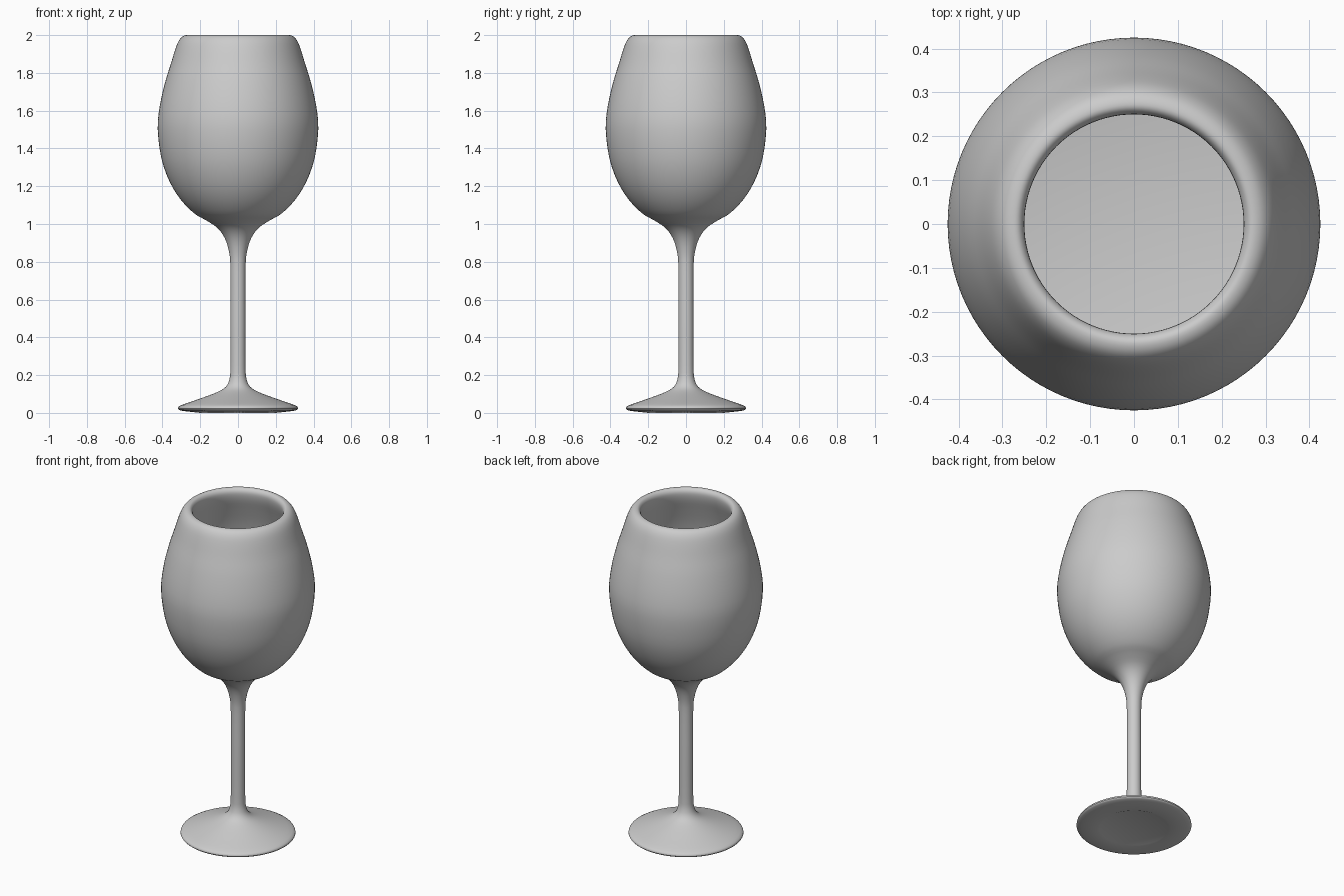
import bpy, bmesh, math
from mathutils import Vector

if "Cube" in bpy.data.objects:
    bpy.data.objects.remove(bpy.data.objects["Cube"])

# (radius, height) profiles: underside of foot, outer skin with rounded lip, inner bowl
UNDERSIDE = [(0, 0.004), (0.19, 0.004), (0.20, 0.0), (0.29, 0.010)]
OUTER = [(0.29, 0.010), (0.312, 0.016), (0.317, 0.026), (0.30, 0.041), (0.20, 0.076),
         (0.11, 0.110), (0.065, 0.138), (0.045, 0.18), (0.040, 0.25), (0.040, 0.50),
         (0.040, 0.76), (0.047, 0.85), (0.070, 0.925), (0.11, 0.980), (0.17, 1.020),
         (0.23, 1.055), (0.30, 1.125), (0.36, 1.220), (0.405, 1.345), (0.425, 1.50),
         (0.415, 1.62), (0.386, 1.75), (0.355, 1.85), (0.332, 1.925), (0.315, 1.967),
         (0.295, 1.992), (0.272, 2.0), (0.257, 1.992), (0.25, 1.970), (0.258, 1.925),
         (0.285, 1.85), (0.318, 1.75), (0.347, 1.62), (0.357, 1.50), (0.343, 1.37),
         (0.31, 1.25), (0.27, 1.185)]
FLOOR = [(0.25, 1.18), (0, 1.18)]
SIDES = 96


def smooth_path(pts, steps=3):
    """Catmull-Rom curve through the points."""
    p = [Vector(q) for q in pts]
    p = [p[0]] + p + [p[-1]]
    out = []
    for a, b, c, d in zip(p, p[1:], p[2:], p[3:]):
        for i in range(steps):
            t = i / steps
            out.append(0.5 * (2 * b + (c - a) * t + (2 * a - 5 * b + 4 * c - d) * t ** 2
                              + (3 * b - a - 3 * c + d) * t ** 3))
    return out + [p[-1]]


def lathe(name, profile):
    bm = bmesh.new()
    vs = [bm.verts.new((r, 0, z)) for r, z in profile]
    es = [bm.edges.new(e) for e in zip(vs, vs[1:])]
    bmesh.ops.spin(bm, geom=vs + es, cent=(0, 0, 0), axis=(0, 0, 1),
                   angle=math.tau, steps=SIDES, use_duplicate=False)
    bmesh.ops.remove_doubles(bm, verts=bm.verts, dist=1e-5)
    bmesh.ops.recalc_face_normals(bm, faces=bm.faces)
    me = bpy.data.meshes.new(name)
    bm.to_mesh(me)
    bm.free()
    ob = bpy.data.objects.new(name, me)
    bpy.context.collection.objects.link(ob)
    bpy.context.view_layer.objects.active = ob
    ob.select_set(True)
    bpy.ops.object.shade_smooth_by_angle(angle=math.radians(35))
    return ob


# Foot, stem and hollow bowl in one turned piece
path = UNDERSIDE[:-1] + [tuple(v) for v in smooth_path(OUTER)] + FLOOR
lathe("wine_glass", path)
